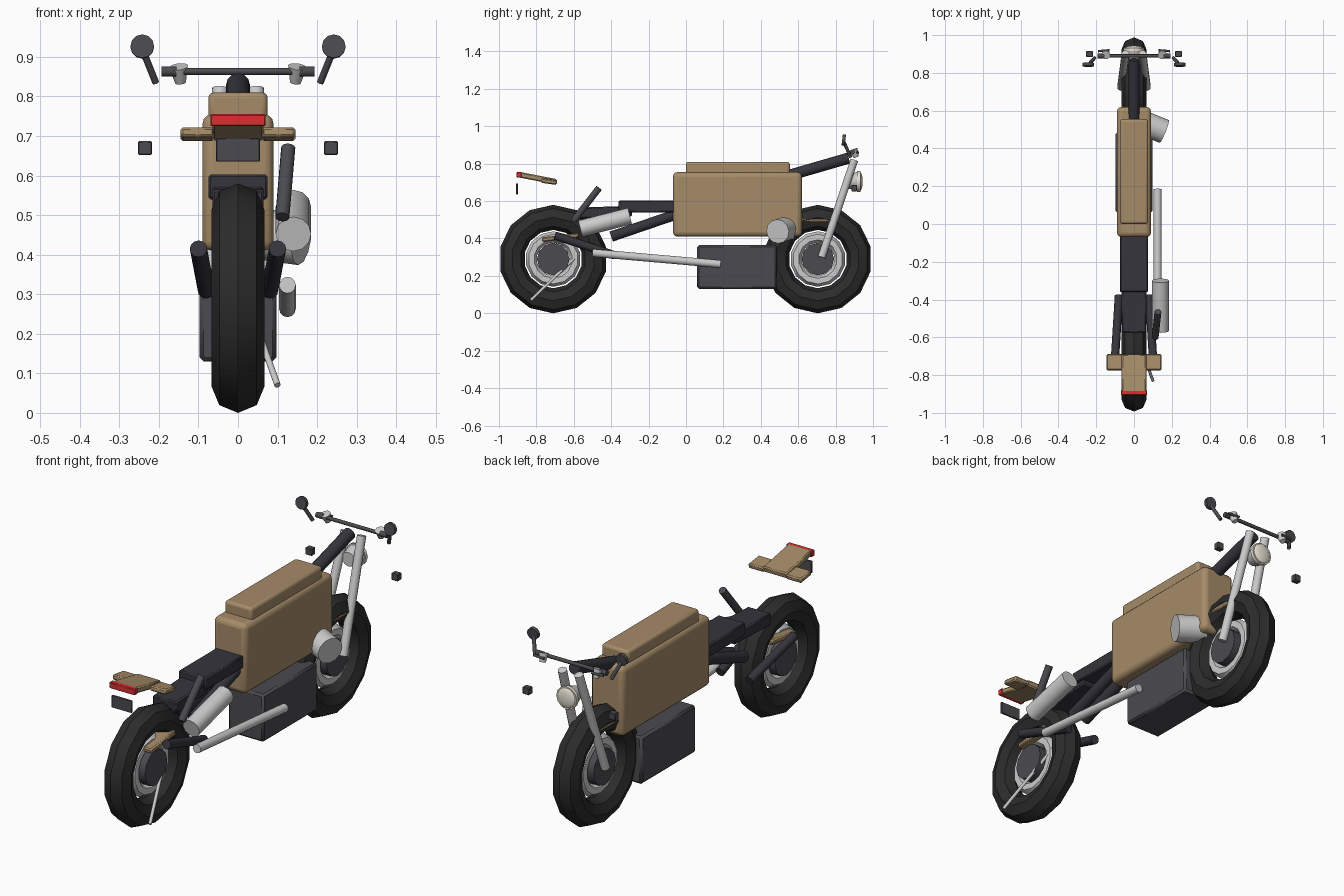
import bpy
from math import radians, pi
from mathutils import Vector

if "Cube" in bpy.data.objects:
    bpy.data.objects.remove(bpy.data.objects["Cube"])


def material(name, rgb):
    m = bpy.data.materials.new(name)
    m.diffuse_color = (*rgb, 1)
    m.use_nodes = True
    m.node_tree.nodes["Principled BSDF"].inputs["Base Color"].default_value = m.diffuse_color
    return m


TAN = material("tan_paint", (0.38, 0.26, 0.14))
BLACK = material("black_rubber", (0.025, 0.025, 0.025))
DARK = material("dark_metal", (0.07, 0.07, 0.08))
SEAT = material("dark_leather", (0.035, 0.035, 0.045))
CHROME = material("light_metal", (0.6, 0.6, 0.62))
CREAM = material("lamp_glass", (0.8, 0.76, 0.66))
RED = material("red_lens", (0.7, 0.03, 0.03))


def finish(name, mat, smooth=True):
    o = bpy.context.object
    o.name = name
    o.data.materials.append(mat)
    if smooth:
        bpy.ops.object.shade_smooth_by_angle(angle=radians(40))
    return o


def box(name, lo, hi, mat, bevel=0.006, tilt=0):
    lo, hi = Vector(lo), Vector(hi)
    bpy.ops.mesh.primitive_cube_add(size=1, location=(lo + hi) / 2)
    o = bpy.context.object
    o.scale = hi - lo
    bpy.ops.object.transform_apply(location=False, rotation=False, scale=True)
    o.rotation_euler.x = radians(tilt)
    b = o.modifiers.new("bevel", 'BEVEL')
    b.width = bevel
    b.segments = 3 if bevel > 0.01 else 1
    return finish(name, mat)


def tube(name, a, b, r, mat, r2=None, sides=12):
    a, b = Vector(a), Vector(b)
    d = b - a
    bpy.ops.mesh.primitive_cone_add(vertices=sides, radius1=r, radius2=r if r2 is None else r2,
                                    depth=d.length, location=(a + b) / 2,
                                    rotation=d.to_track_quat('Z', 'Y').to_euler())
    return finish(name, mat)


def ring(name, loc, R, r, mat, n=14, m=8):
    bpy.ops.mesh.primitive_torus_add(major_radius=R, minor_radius=r, major_segments=n,
                                     minor_segments=m, location=loc, rotation=(0, pi / 2, 0))
    finish(name, mat)
    bpy.ops.object.shade_smooth()


# Wheels: tyre, rim and hub
for side, y in (("rear", -0.71), ("front", 0.705)):
    ring(side + "_tyre", (0, y, 0.29), 0.223, 0.067, BLACK)
    ring(side + "_rim", (0, y, 0.29), 0.118, 0.03, CHROME, 14, 6)
    tube(side + "_hub", (-0.05, y, 0.29), (0.05, y, 0.29), 0.087, DARK)

# Tank, upper cover and engine block
box("tank", (-0.09, -0.07, 0.41), (0.09, 0.62, 0.755), TAN, 0.025)
box("tank_cover", (-0.075, 0.0, 0.74), (0.075, 0.555, 0.81), TAN, 0.014)
box("engine", (-0.097, 0.06, 0.13), (0.097, 0.485, 0.365), DARK, 0.01)
tube("engine_cylinder", (0.0, 0.555, 0.46), (0.16, 0.49, 0.438), 0.065, CHROME)

# Seat in two steps and frame tubes
box("seat", (-0.075, -0.36, 0.54), (0.075, -0.05, 0.603), SEAT)
box("rear_seat", (-0.065, -0.575, 0.512), (0.065, -0.29, 0.57), SEAT, tilt=2)
for s in (-1, 1):
    tube("frame_tube", (s * 0.035, -0.4, 0.41), (s * 0.035, -0.02, 0.54), 0.028, SEAT)
    tube("swing_arm", (s * 0.1, -0.7, 0.415), (s * 0.08, -0.38, 0.31), 0.022, SEAT)
tube("spine_tube", (0, 0.56, 0.74), (0, 0.87, 0.83), 0.03, SEAT)
tube("shock", (0.112, -0.6, 0.495), (0.127, -0.465, 0.67), 0.018, DARK)

# Exhaust pipe, muffler and kickstand
tube("exhaust_pipe", (0.125, 0.185, 0.263), (0.125, -0.5, 0.323), 0.021, CHROME)
tube("muffler", (0.14, -0.565, 0.452), (0.14, -0.3, 0.52), 0.045, CHROME)
tube("kickstand", (0.01, -0.57, 0.32), (0.1, -0.83, 0.07), 0.008, CHROME)

# Fenders
box("rear_fender", (-0.066, -0.77, 0.393), (0.066, -0.575, 0.418), TAN, tilt=7)
box("front_fender", (-0.066, 0.6, 0.488), (0.066, 0.81, 0.508), TAN, tilt=0)

# Tail with side wings, light and plate
box("tail", (-0.065, -0.895, 0.707), (0.065, -0.69, 0.737), TAN, tilt=-11)
for s in (-1, 1):
    xs = sorted((s * 0.06, s * 0.145))
    box("tail_wing", (xs[0], -0.775, 0.692), (xs[1], -0.69, 0.717), TAN, tilt=-8)
box("tail_light", (-0.07, -0.905, 0.725), (0.07, -0.88, 0.755), RED, 0.003)
box("plate", (-0.055, -0.908, 0.635), (0.055, -0.898, 0.695), DARK, 0.002)

# Front fork, handlebar, mirrors and signals
tube("handlebar", (-0.19, 0.89, 0.863), (0.19, 0.89, 0.863), 0.009, DARK)
for s in (-1, 1):
    tube("fork", (s * 0.068, 0.725, 0.3), (s * 0.045, 0.9, 0.82), 0.021, CHROME)
    tube("grip", (s * 0.155, 0.89, 0.863), (s * 0.193, 0.89, 0.863), 0.013, DARK)
    tube("control_cup", (s * 0.145, 0.91, 0.835), (s * 0.15, 0.895, 0.875), 0.014, CHROME, 0.024)
    tube("lever", (s * 0.13, 0.92, 0.86), (s * 0.19, 0.915, 0.86), 0.006, DARK)
    tube("mirror_stem", (s * 0.208, 0.88, 0.835), (s * 0.24, 0.845, 0.915), 0.009, DARK)
    tube("mirror", (s * 0.242, 0.835, 0.927), (s * 0.242, 0.852, 0.925), 0.03, DARK)
    box("front_signal", (s * 0.235 - 0.018, 0.885, 0.652), (s * 0.235 + 0.018, 0.915, 0.687), DARK, 0.003)

# Headlight
tube("headlight_can", (0, 0.86, 0.705), (0, 0.92, 0.705), 0.035, CHROME, 0.052)
tube("headlight_rim", (0, 0.915, 0.705), (0, 0.932, 0.705), 0.056, CREAM)
bpy.ops.mesh.primitive_uv_sphere_add(segments=12, ring_count=8, radius=0.05, location=(0, 0.93, 0.705))
bpy.context.object.scale.y = 0.3
finish("headlight_lens", CREAM)
